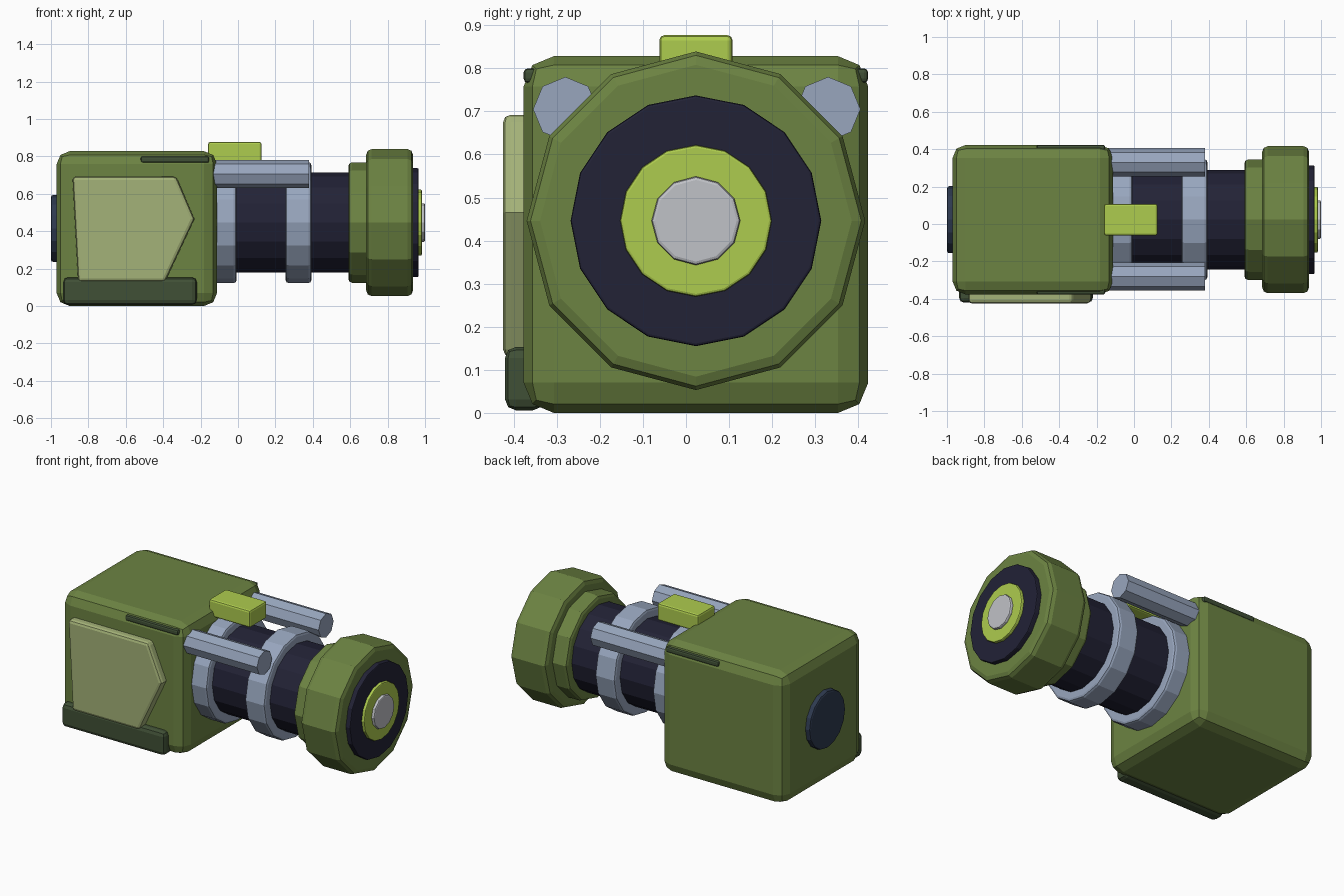
import bpy, bmesh, math
from mathutils import Matrix, Vector

cube = bpy.data.objects.get("Cube")
if cube:
    bpy.data.objects.remove(cube, do_unlink=True)


def material(name, rgb):
    # sRGB bytes are converted to linear values
    lin = [((c / 255 + 0.055) / 1.055) ** 2.4 for c in rgb] + [1]
    m = bpy.data.materials.new(name)
    m.use_nodes = True
    m.diffuse_color = lin
    m.node_tree.nodes["Principled BSDF"].inputs["Base Color"].default_value = lin
    return m


olive = material("olive", (108, 131, 66))
pale = material("pale olive", (164, 178, 120))
dark = material("dark green", (64, 80, 54))
lime = material("lime", (174, 204, 78))
steel = material("blue steel", (152, 166, 190))
navy = material("navy", (34, 34, 54))
slate = material("slate blue", (46, 58, 80))
silver = material("silver", (192, 194, 199))

AXIS_Y, AXIS_Z = 0.023, 0.446


def finish(name, bm, mat, bevel, segments=2):
    bmesh.ops.recalc_face_normals(bm, faces=bm.faces)
    mesh = bpy.data.meshes.new(name)
    bm.to_mesh(mesh)
    bm.free()
    mesh.materials.append(mat)
    obj = bpy.data.objects.new(name, mesh)
    bpy.context.collection.objects.link(obj)
    if bevel:
        mod = obj.modifiers.new("Bevel", "BEVEL")
        mod.width, mod.segments = bevel, segments
        mod.limit_method, mod.angle_limit = "ANGLE", math.radians(50)
    return obj


def box(name, low, high, mat, bevel, segments=2):
    low, high = Vector(low), Vector(high)
    bm = bmesh.new()
    bmesh.ops.create_cube(bm, size=1)
    bmesh.ops.scale(bm, vec=high - low, verts=bm.verts)
    bmesh.ops.translate(bm, vec=(low + high) / 2, verts=bm.verts)
    return finish(name, bm, mat, bevel, segments)


def drum(name, x0, x1, r, sides, mat, bevel=0.0, y=AXIS_Y, z=AXIS_Z):
    # Cylinder along x with one corner pointing straight up
    bm = bmesh.new()
    n = sides
    rings = [[bm.verts.new((x, y + r * math.sin(math.tau * i / n),
                            z + r * math.cos(math.tau * i / n)))
              for i in range(n)] for x in (x0, x1)]
    for ring in rings:
        bm.faces.new(ring)
    for i in range(n):
        j = (i + 1) % n
        bm.faces.new((rings[0][i], rings[0][j], rings[1][j], rings[1][i]))
    return finish(name, bm, mat, bevel)


# Housing with its rear knob
box("housing", (-0.97, -0.377, 0), (-0.112, 0.423, 0.828), olive, 0.07)
drum("rear_knob", -1.0, -0.95, 0.179, 16, slate, 0.012, z=0.415)

# Front side panel and lower rail
outline = [(-0.885, 0.692), (-0.33, 0.692), (-0.233, 0.465), (-0.39, 0.13), (-0.855, 0.13)]
bm = bmesh.new()
face = bm.faces.new([bm.verts.new((x, -0.425, z)) for x, z in outline])
ext = bmesh.ops.extrude_face_region(bm, geom=[face])
bmesh.ops.translate(bm, vec=(0, 0.07, 0),
                    verts=[v for v in ext["geom"] if isinstance(v, bmesh.types.BMVert)])
finish("side_panel", bm, pale, 0.018)
box("lower_rail", (-0.935, -0.42, 0.006), (-0.22, -0.33, 0.153), dark, 0.025)

# Slots along both upper edges
for side, y in (("front", -0.355), ("back", 0.401)):
    box(side + "_slot", (-0.52, y - 0.022, 0.766), (-0.155, y + 0.022, 0.8), dark, 0.01)

# Barrel with clamp rings
drum("barrel", -0.15, 0.62, 0.267, 16, navy)
drum("rear_clamp_ring", -0.13, -0.008, 0.323, 16, steel, 0.015)
drum("middle_clamp_ring", 0.255, 0.392, 0.323, 16, steel, 0.015)

# Twin rods and top sight
for side, y in (("front", -0.28), ("back", 0.33)):
    drum(side + "_rod", -0.15, 0.38, 0.075, 8, steel, y=y, z=0.705)
box("top_sight", (-0.16, -0.062, 0.77), (0.126, 0.108, 0.877), lime, 0.012)

# Muzzle collar, head and stacked end discs
drum("muzzle_collar", 0.59, 0.72, 0.322, 12, olive, 0.02)
drum("muzzle_head", 0.685, 0.936, 0.393, 12, olive, 0.03)
drum("end_disc", 0.9, 0.965, 0.291, 16, navy, 0.006)
drum("end_ring", 0.93, 0.983, 0.176, 16, lime, 0.006)
drum("end_button", 0.95, 1.0, 0.103, 12, silver, 0.008)
